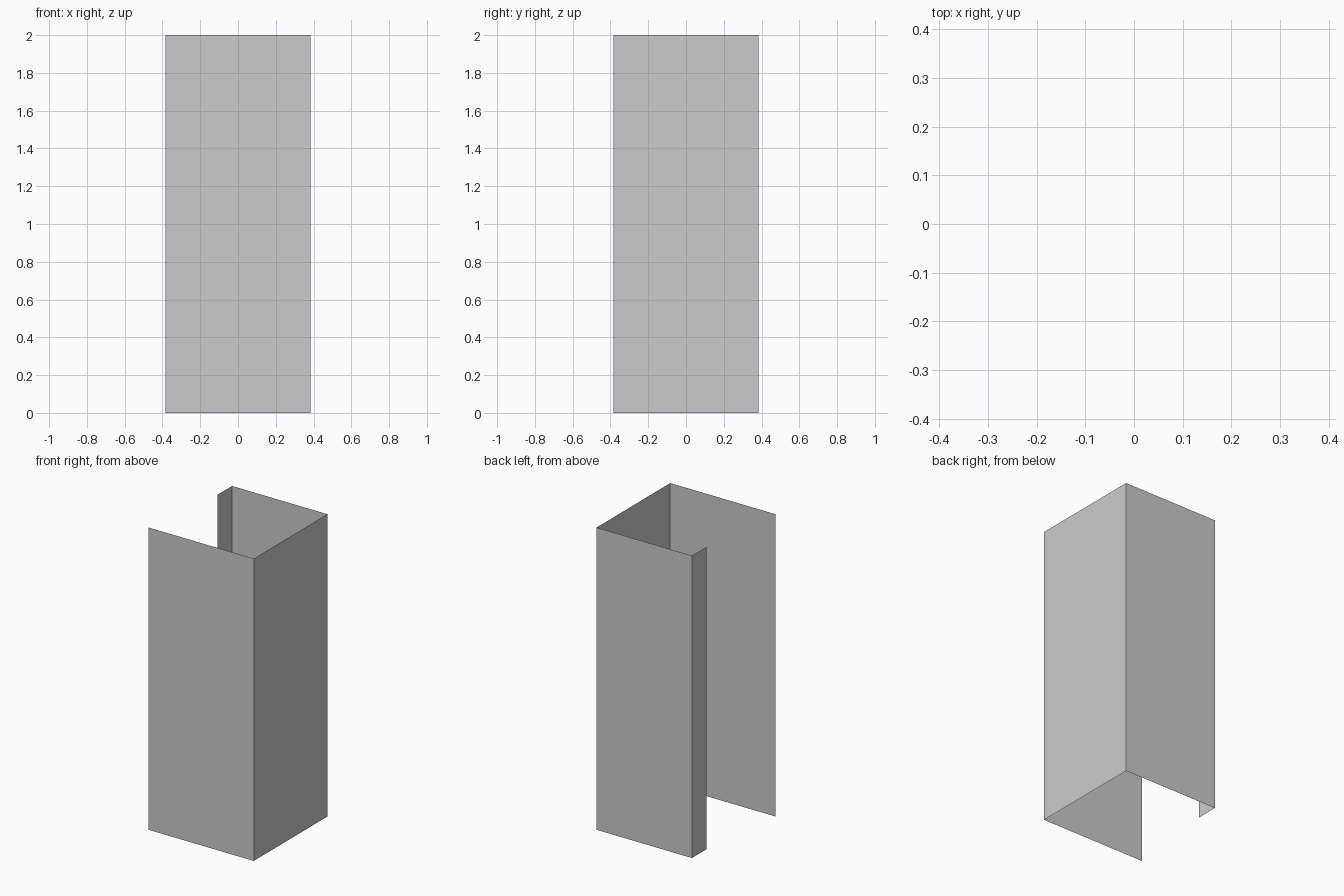
import bpy, bmesh

if "Cube" in bpy.data.objects:
    bpy.data.objects.remove(bpy.data.objects["Cube"])

HALF = 0.385      # half width and depth
HEIGHT = 2.0

# Plan outline of the folded sheet: front, right side, back, short return lip
outline = [(-HALF, -HALF), (HALF, -HALF), (HALF, HALF),
           (-0.313, HALF), (-0.313, 0.235)]

# Extrude the open outline straight up into zero-thickness panels
bm = bmesh.new()
verts = [bm.verts.new((x, y, 0)) for x, y in outline]
edges = [bm.edges.new(pair) for pair in zip(verts, verts[1:])]
new = bmesh.ops.extrude_edge_only(bm, edges=edges)["geom"]
top = [v for v in new if isinstance(v, bmesh.types.BMVert)]
bmesh.ops.translate(bm, verts=top, vec=(0, 0, HEIGHT))

# Make the front panel, and so the whole sheet, face outwards
bm.normal_update()
bm.faces.ensure_lookup_table()
front = min(bm.faces, key=lambda f: f.calc_center_median().y)
if front.normal.y > 0:
    bmesh.ops.reverse_faces(bm, faces=bm.faces[:])

mesh = bpy.data.meshes.new("folded_wall_panels")
bm.to_mesh(mesh)
bm.free()
obj = bpy.data.objects.new("folded_wall_panels", mesh)
bpy.context.collection.objects.link(obj)
